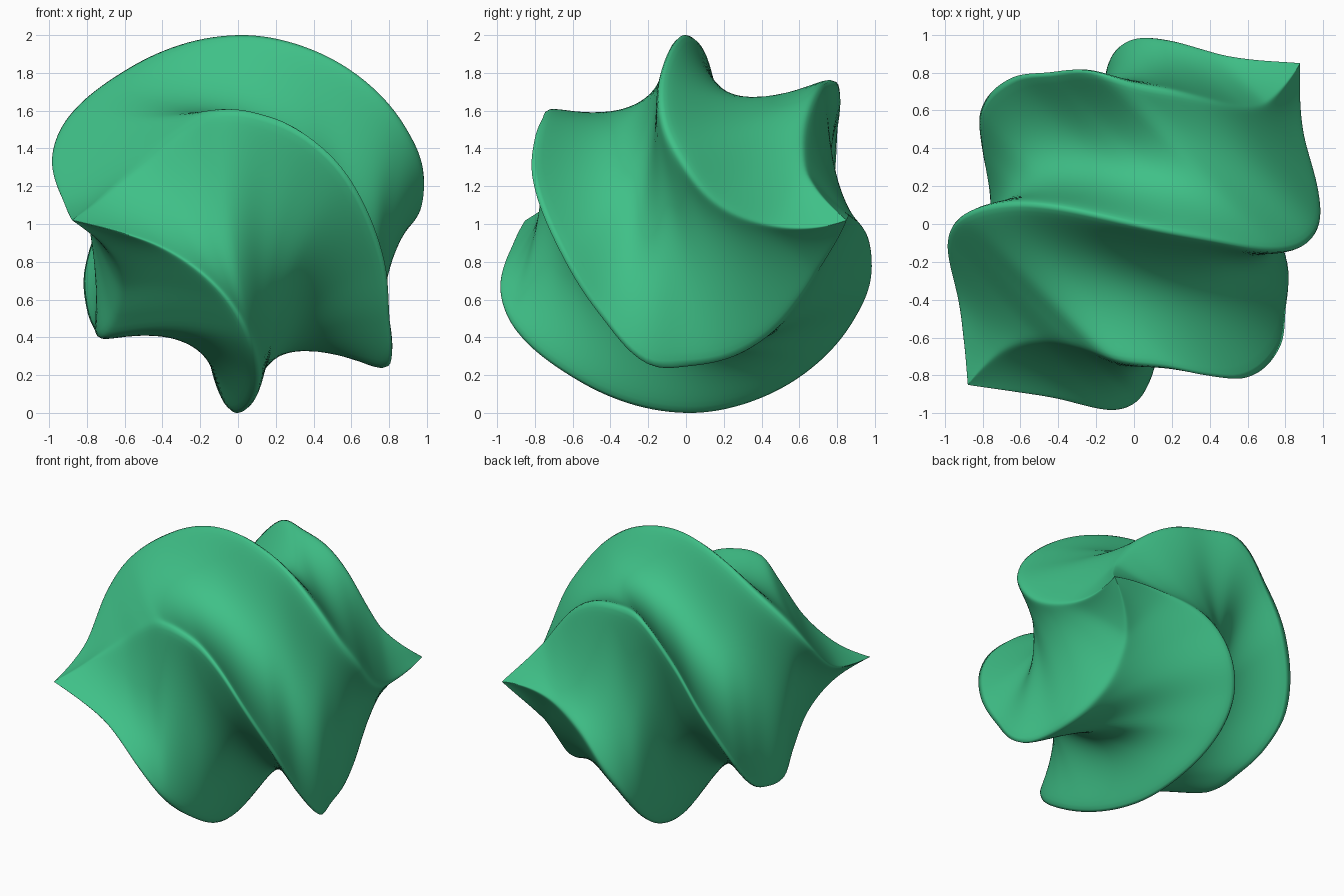
import bpy, bmesh, math
from mathutils import Vector

if "Cube" in bpy.data.objects:
    bpy.data.objects.remove(bpy.data.objects["Cube"])

# Twisted four-ridged body: long axis lies on the x=y diagonal
AXIS = Vector((1, 1, 0)).normalized()
SIDE = Vector((1, -1, 0)).normalized()
UP = Vector((0, 0, 1))
HALF = 1.222
RINGS, SEGS = 160, 200

# Crest lines: (position on axis, radius, twist in degrees)
TOP_PAIR = [(-1.222, 0, -78), (-1.07, .2, -75), (-.94, .39, -71), (-.77, .71, -61),
            (-.61, .87, -50), (-.34, .955, -31), (0, 1, 0), (.23, .98, 21),
            (.42, .935, 41), (.55, .87, 54), (.69, .755, 66), (.82, .56, 80),
            (.98, .28, 94), (1.222, 0, 112)]
SIDE_PAIR = [(-1.222, 0, -112), (-.976, .15, -94), (-.79, .33, -74), (-.67, .55, -62),
             (-.58, .74, -53), (-.40, .875, -39), (-.29, .955, -28), (-.16, 1.02, -14),
             (.09, 1.02, 10.5), (.24, 1.01, 28), (.42, 1.03, 45.5), (.53, .91, 55),
             (.65, .785, 64), (.746, .636, 73), (.863, .40, 87), (.955, .25, 98),
             (1.222, 0, 114)]


def smooth_lookup(pts, t, c):
    """Cubic Hermite interpolation of column c through the crest points."""
    def slope(i):
        j, k = max(i - 1, 0), min(i + 1, len(pts) - 1)
        return (pts[k][c] - pts[j][c]) / (pts[k][0] - pts[j][0])
    for i in range(len(pts) - 1):
        x0, x1, y0, y1 = pts[i][0], pts[i + 1][0], pts[i][c], pts[i + 1][c]
        if t <= x1:
            h = x1 - x0
            s = (t - x0) / h
            return ((2*s**3 - 3*s*s + 1) * y0 + (s**3 - 2*s*s + s) * h * slope(i)
                    + (3*s*s - 2*s**3) * y1 + (s**3 - s*s) * h * slope(i + 1))
    return pts[-1][c]


def crest(pts, t, quarter):
    r = smooth_lookup(pts, t, 1)
    w = math.radians(smooth_lookup(pts, t, 2) + quarter)
    return SIDE * (r * math.sin(w)) + UP * (r * math.cos(w))


def section(c, s, ea, eb, p):
    """Rounded-diamond radius; ea and eb round the two crest pairs."""
    u = (math.hypot(c, eb) - eb) / (math.hypot(1, eb) - eb)
    v = (math.hypot(s, ea) - ea) / (math.hypot(1, ea) - ea)
    return 1 / (u ** p + v ** p) ** (1 / p)


bm = bmesh.new()
rings = []
for i in range(1, RINGS):
    t = -HALF * math.cos(math.pi * i / RINGS)
    a, b = crest(TOP_PAIR, t, 0), crest(SIDE_PAIR, t, 90)
    mid = math.exp(-(t / 0.45) ** 2)      # broader top crest, deeper grooves at middle
    end = (t / HALF) ** 6                 # tips sit slightly off the axis
    base = AXIS * t + UP * (1 + 0.02 * end) + SIDE * (0.02 * math.copysign(end, t))
    ring = []
    for j in range(SEGS):
        phi = 2 * math.pi * j / SEGS
        c, s = math.cos(phi), math.sin(phi)
        k = section(c, s, 0.06 + 0.15 * mid, 0.06, 0.94 - 0.17 * mid)
        ring.append(bm.verts.new(base + a * (k * c) + b * (k * s)))
    rings.append(ring)
for r0, r1 in zip(rings, rings[1:]):
    for j in range(SEGS):
        n = (j + 1) % SEGS
        bm.faces.new((r0[j], r0[n], r1[n], r1[j]))
# Pointed ends
for ring, sign in ((rings[0], -1), (rings[-1], 1)):
    tip = bm.verts.new(AXIS * HALF * sign + UP * 1.02 + SIDE * 0.02 * sign)
    for j in range(SEGS):
        bm.faces.new((ring[j], ring[(j + 1) % SEGS], tip))
bmesh.ops.recalc_face_normals(bm, faces=bm.faces)
for f in bm.faces:
    f.smooth = True

mesh = bpy.data.meshes.new("twisted_body")
bm.to_mesh(mesh)
bm.free()
body = bpy.data.objects.new("twisted_body", mesh)
bpy.context.collection.objects.link(body)
green = bpy.data.materials.new("green")
green.diffuse_color = (0.05, 0.53, 0.245, 1)
green.use_nodes = True
green.node_tree.nodes["Principled BSDF"].inputs["Base Color"].default_value = green.diffuse_color
mesh.materials.append(green)
